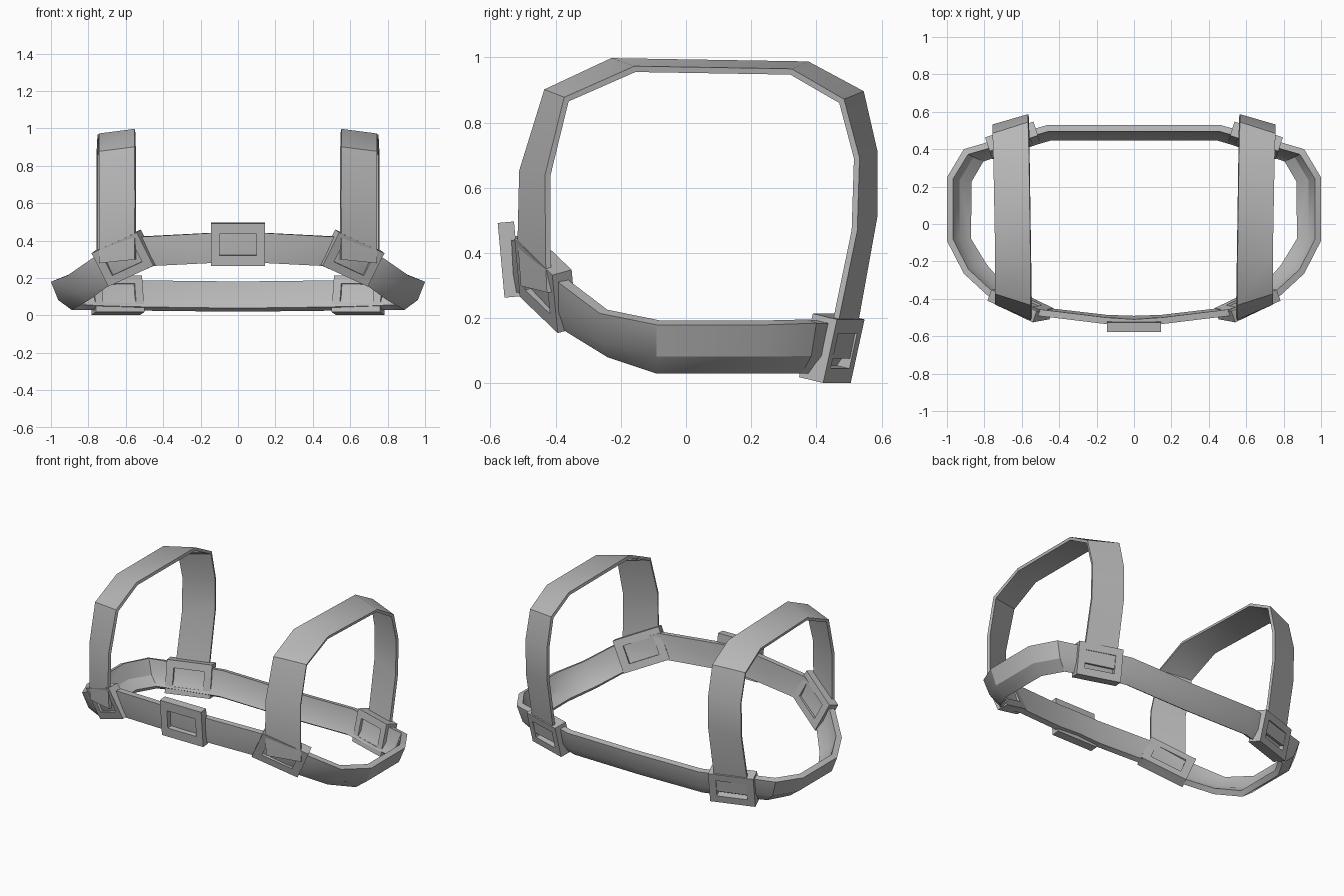
import bpy
import bmesh
from mathutils import Vector

cube = bpy.data.objects.get("Cube")
if cube:
    bpy.data.objects.remove(cube, do_unlink=True)

grey = bpy.data.materials.new("strap_grey")
grey.use_nodes = True
colour = (0.48, 0.48, 0.48, 1)
grey.diffuse_color = colour
grey.node_tree.nodes["Principled BSDF"].inputs["Base Color"].default_value = colour


def finish(bm, name, thickness=0, mirror=False):
    """Turn a bmesh into an object, apply its modifiers and shade it."""
    mesh = bpy.data.meshes.new(name)
    bm.to_mesh(mesh)
    bm.free()
    mesh.materials.append(grey)
    obj = bpy.data.objects.new(name, mesh)
    bpy.context.collection.objects.link(obj)
    bpy.ops.object.select_all(action='DESELECT')
    obj.select_set(True)
    bpy.context.view_layer.objects.active = obj
    if mirror:
        mod = obj.modifiers.new("Mirror", 'MIRROR')
        mod.use_clip = True
        bpy.ops.object.modifier_apply(modifier=mod.name)
    if thickness:
        mod = obj.modifiers.new("Solidify", 'SOLIDIFY')
        mod.thickness = thickness
        mod.offset = -1
        mod.use_even_offset = True
        bpy.ops.object.modifier_apply(modifier=mod.name)
    bpy.ops.object.shade_smooth_by_angle()
    return obj


def ribbon(name, rows, thickness, side=1, mirror=False):
    """Sheet through rows of points, given thickness behind its outer face."""
    bm = bmesh.new()
    grid = [[bm.verts.new((x * side, y, z)) for x, y, z in row] for row in rows]
    for a, b in zip(grid, grid[1:]):
        for k in range(len(a) - 1):
            quad = [a[k], b[k], b[k + 1], a[k + 1]]
            bm.faces.new(quad if side > 0 else quad[::-1])
    return finish(bm, name, thickness, mirror)


def buckle(name, centre, along, up, size, hole, depth, side=1):
    """Rectangular frame with a through hole, oriented by two directions."""
    centre = Vector(centre)
    u = Vector(along).normalized()
    v = Vector(up)
    v = (v - u * v.dot(u)).normalized()
    n = u.cross(v)
    bm = bmesh.new()
    loops = []
    for (w, h), d in ((size, 1), (size, -1), (hole, -1), (hole, 1)):
        loop = []
        for su, sv in ((-1, -1), (1, -1), (1, 1), (-1, 1)):
            p = centre + u * su * w / 2 + v * sv * h / 2 + n * d * depth / 2
            loop.append(bm.verts.new((p.x * side, p.y, p.z)))
        loops.append(loop)
    for i, a in enumerate(loops):
        b = loops[(i + 1) % 4]
        for k in range(4):
            j = (k + 1) % 4
            bm.faces.new((a[k], a[j], b[j], b[k]))
    bmesh.ops.recalc_face_normals(bm, faces=bm.faces)
    return finish(bm, name)


# Waist belt: top and bottom edge of each station, front centre to back centre
belt_edges = [
    ((0, -.545, .45), (0, -.525, .29)),
    ((.15, -.535, .44), (.15, -.52, .28)),
    ((.52, -.49, .42), (.45, -.485, .265)),
    ((.78, -.385, .305), (.69, -.37, .16)),
    ((.91, -.265, .215), (.80, -.24, .08)),
    ((1, -.09, .18), (.89, -.09, .03)),
    ((1, .25, .18), (.89, .23, .03)),
    ((.91, .40, .185), (.82, .355, .03)),
    ((.74, .45, .185), (.70, .40, .03)),
    ((.46, .53, .18), (.45, .475, .025)),
    ((0, .53, .175), (0, .475, .02)),
]
belt_rows = []
for top, bottom in belt_edges:
    # The lower third curls inward
    t, b = Vector(top), Vector(bottom)
    middle = b.lerp(t, 0.65)
    middle.z = b.z + (t.z - b.z) * 0.35
    belt_rows.append((b, middle, t))
ribbon("waist_belt", belt_rows, 0.035, mirror=True)

# Shoulder straps: (y, z) of the inner edge, then of the outer edge
strap_edges = [
    ((-.49, .30), (-.41, .28)),
    ((-.50, .44), (-.415, .40)),
    ((-.495, .65), (-.415, .64)),
    ((-.42, .89), (-.36, .865)),
    ((-.225, .98), (-.155, .955)),
    ((.37, .97), (.32, .947)),
    ((.53, .885), (.47, .86)),
    ((.57, .71), (.515, .69)),
    ((.57, .515), (.508, .47)),
    ((.515, .21), (.452, .20)),
    ((.487, .08), (.43, .08)),
]
strap_rows = []
for inner, outer in strap_edges:
    shift = 0.015 * (inner[0] + 0.5)
    strap_rows.append(((.735 + shift, *outer), (.545 + shift, *inner)))
# Rows run front to back, so reverse them to face outward
strap_rows.reverse()

for side, label in ((1, "left"), (-1, "right")):
    ribbon(label + "_shoulder_strap", strap_rows, 0.018, side)
    buckle(label + "_front_buckle", (.607, -.43, .307), (.25, .12, -.115),
           (.078, -.02, .175), (.29, .2), (.19, .11), .065, side)
    buckle(label + "_back_buckle", (.648, .447, .108), (-.26, .085, 0),
           (.01, .045, .2), (.272, .2), (.185, .11), .08, side)

# Middle buckle on the chest
buckle("centre_buckle", (0, -.542, .38), (1, 0, 0), (0, -.02, .22),
       (.29, .23), (.2, .115), .05)
